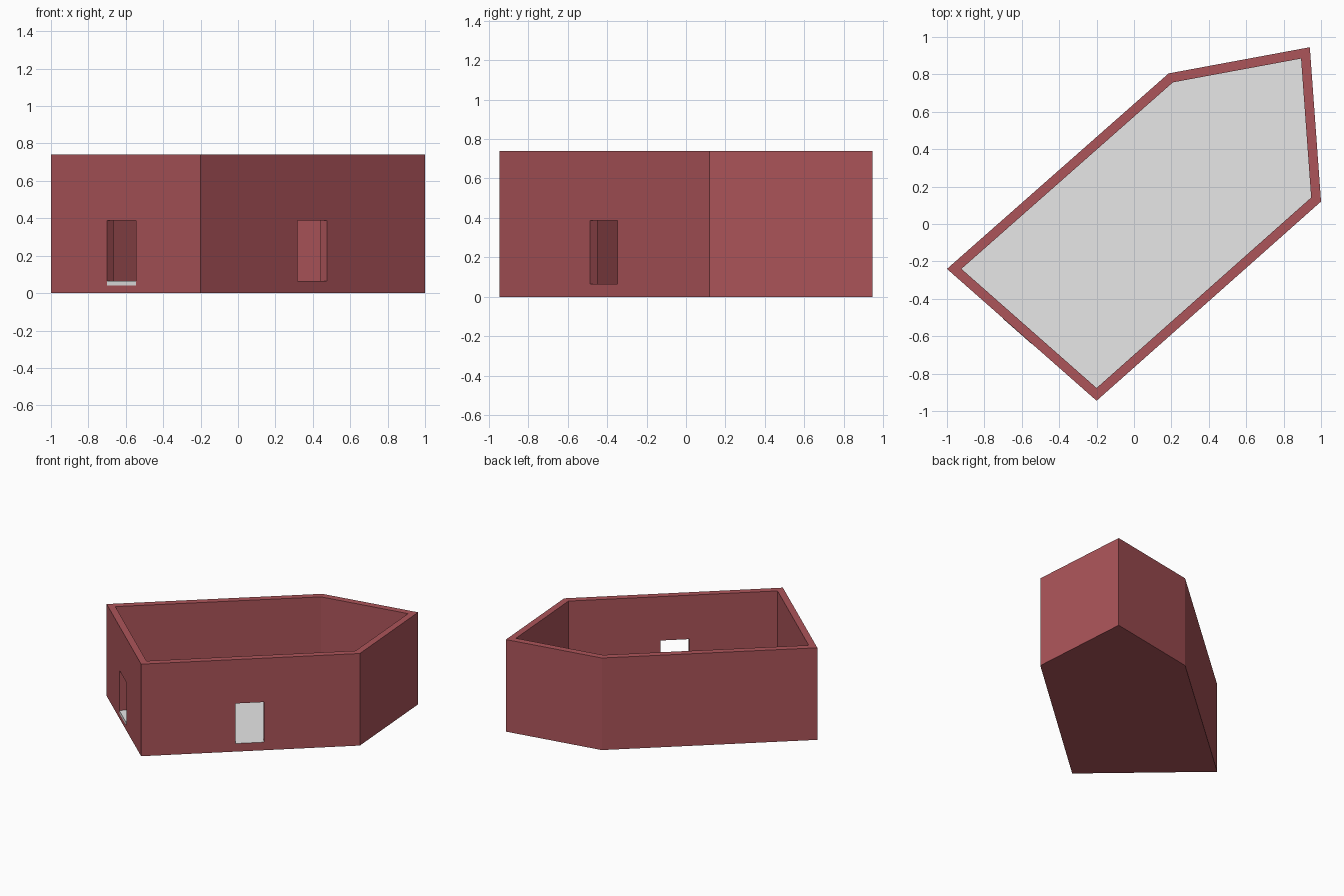
import bpy
import bmesh
from mathutils import Vector
from mathutils.geometry import intersect_line_line_2d, intersect_line_line

cube = bpy.data.objects.get("Cube")
if cube:
    bpy.data.objects.remove(cube, do_unlink=True)

HEIGHT, FLOOR, DOOR_TOP, THICK = 0.74, 0.065, 0.387, 0.051
# Outline, counter-clockwise from the left corner
OUTLINE = [Vector(p) for p in ((-1, -0.24), (-0.2, -0.945), (1, 0.12), (0.94, 0.945), (0.185, 0.805))]


def material(name, colour):
    mat = bpy.data.materials.new(name)
    mat.use_nodes = True
    mat.diffuse_color = (*colour, 1)
    mat.node_tree.nodes["Principled BSDF"].inputs["Base Color"].default_value = (*colour, 1)
    return mat


def prism(name, points, bottom, top):
    """Upright solid with the given plan."""
    bm = bmesh.new()
    base = bm.faces.new([bm.verts.new((p.x, p.y, bottom)) for p in points])
    ext = bmesh.ops.extrude_face_region(bm, geom=[base], use_keep_orig=True)
    moved = [v for v in ext["geom"] if isinstance(v, bmesh.types.BMVert)]
    bmesh.ops.translate(bm, verts=moved, vec=(0, 0, top - bottom))
    bmesh.ops.recalc_face_normals(bm, faces=bm.faces)
    mesh = bpy.data.meshes.new(name)
    bm.to_mesh(mesh)
    bm.free()
    obj = bpy.data.objects.new(name, mesh)
    bpy.context.collection.objects.link(obj)
    return obj


def inward(a, b):
    d = (b - a).normalized()
    return Vector((-d.y, d.x))


def inset(points, dist):
    """Move every side of the plan inwards by dist."""
    result = []
    for i, p in enumerate(points):
        n1 = inward(points[i - 1], p)
        n2 = inward(p, points[(i + 1) % len(points)])
        result.append(p + (n1 + n2) * dist / (1 + n1.dot(n2)))
    return result


def doorway(name, a, b, x0, x1):
    """Cutter through the wall from a to b, between two x positions."""
    p, q = (a.lerp(b, (x - a.x) / (b.x - a.x)) for x in (x0, x1))
    n = inward(a, b)
    out, deep = n * -0.05, n * (THICK + 0.05)
    return prism(name, [p + out, q + out, q + deep, p + deep], FLOOR, DOOR_TOP)


red = material("brick red", (0.415, 0.09, 0.102))
grey = material("pale grey", (0.8, 0.8, 0.8))

# Walls and base, hollowed out and cut by the two doorways
walls = prism("walls_and_floor", OUTLINE, 0, HEIGHT)
cutters = [
    prism("room_cutter", inset(OUTLINE, THICK), FLOOR, HEIGHT + 0.1),
    doorway("left_door_cutter", OUTLINE[0], OUTLINE[1], -0.70, -0.545),
    doorway("right_door_cutter", OUTLINE[1], OUTLINE[2], 0.318, 0.475),
]
for cutter in cutters:
    cutter.hide_render = True
    mod = walls.modifiers.new(cutter.name, "BOOLEAN")
    mod.operation = "DIFFERENCE"
    mod.solver = "EXACT"
    mod.object = cutter
graph = bpy.context.evaluated_depsgraph_get()
walls.modifiers.update() if hasattr(walls.modifiers, "update") else None
mesh = bpy.data.meshes.new_from_object(walls.evaluated_get(graph))
walls.modifiers.clear()
walls.data = mesh
for cutter in cutters:
    bpy.data.objects.remove(cutter, do_unlink=True)

# Floor and door sills are pale, everything else red
mesh.materials.clear()
mesh.materials.append(red)
mesh.materials.append(grey)
for face in mesh.polygons:
    face.material_index = int(face.normal.z > 0.9 and face.center.z < HEIGHT / 2)

# Pale threshold strip below one doorway
a, b = OUTLINE[0], OUTLINE[1]
p, q = (a.lerp(b, (x - a.x) / (b.x - a.x)) for x in (-0.70, -0.545))
n = inward(a, b)
threshold = prism("door_threshold", [p - n * 0.002, q - n * 0.002, q + n * 0.002, p + n * 0.002],
                  0.042, FLOOR)
threshold.data.materials.append(grey)
